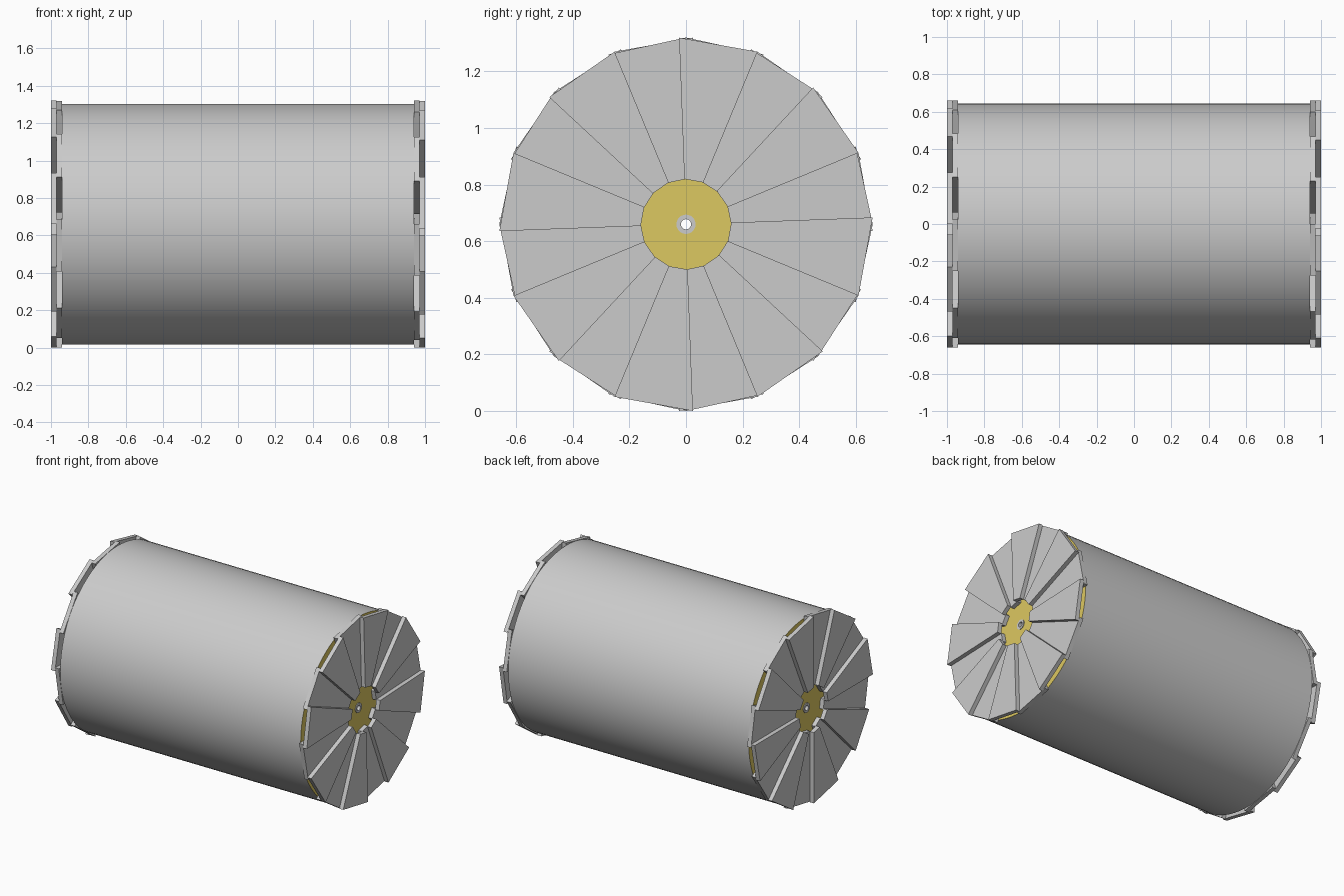
import bpy, bmesh
from math import sin, cos, radians, tau

if "Cube" in bpy.data.objects:
    bpy.data.objects.remove(bpy.data.objects["Cube"])

ZC = 0.66          # axis height
SPAN = 24.6        # angular width of one blade plate (degrees)

yellow = bpy.data.materials.new("yellow")
yellow.diffuse_color = (0.72, 0.58, 0.12, 1)
yellow.use_nodes = True
yellow.node_tree.nodes["Principled BSDF"].inputs["Base Color"].default_value = yellow.diffuse_color


def finish(name, bm, smooth=False, mat=None):
    bmesh.ops.recalc_face_normals(bm, faces=bm.faces)
    me = bpy.data.meshes.new(name)
    bm.to_mesh(me)
    bm.free()
    ob = bpy.data.objects.new(name, me)
    bpy.context.collection.objects.link(ob)
    ob.location.z = ZC
    if mat:
        me.materials.append(mat)
    if smooth:
        bpy.context.view_layer.objects.active = ob
        ob.select_set(True)
        bpy.ops.object.shade_smooth_by_angle()
        ob.select_set(False)
    return ob


def lathe(name, profile, n, closed=True, mat=None):
    """Revolve (x, r) points around the x axis."""
    bm = bmesh.new()
    rings = [[bm.verts.new((x, r * cos(tau * i / n), r * sin(tau * i / n)))
              for i in range(n)] for x, r in profile]
    pairs = list(zip(rings, rings[1:]))
    if closed:
        pairs.append((rings[-1], rings[0]))
    for a, b in pairs:
        for i in range(n):
            j = (i + 1) % n
            bm.faces.new((a[i], a[j], b[j], b[i]))
    return finish(name, bm, True, mat)


def plates(name, x0, x1, start):
    """Eight wedge plates with straight inner and outer ends."""
    bm = bmesh.new()
    for k in range(8):
        a, b = radians(start + 45 * k), radians(start + SPAN + 45 * k)
        outline = [(0.16, a), (0.66, a), (0.66, b), (0.16, b)]
        lo, hi = [[bm.verts.new((x, r * cos(t), r * sin(t))) for r, t in outline]
                  for x in (x0, x1)]
        bm.faces.new(lo)
        bm.faces.new(hi)
        for i in range(4):
            j = (i + 1) % 4
            bm.faces.new((lo[i], lo[j], hi[j], hi[i]))
    return finish(name, bm)


# drum wall
lathe("drum_wall", [(-0.94, 0.643), (0.94, 0.643)], 96, closed=False)

# yellow end discs with an axle hole
for side, s in (("left", -1), ("right", 1)):
    lathe(side + "_end_disc",
          [(s * 0.935, 0.033), (s * 0.935, 0.642), (s * 0.94, 0.642), (s * 0.94, 0.033)],
          96, mat=yellow)

# hollow axle tube
lathe("axle_tube", [(-0.945, 0.018), (-0.945, 0.034), (0.945, 0.034), (0.945, 0.018)], 32)

# two staggered plate layers at each end
plates("right_inner_plates", 0.94, 0.97, 0)
plates("right_outer_plates", 0.97, 1.0, -22.5)
plates("left_inner_plates", -0.97, -0.94, -2.1)
plates("left_outer_plates", -1.0, -0.97, -24.6)
